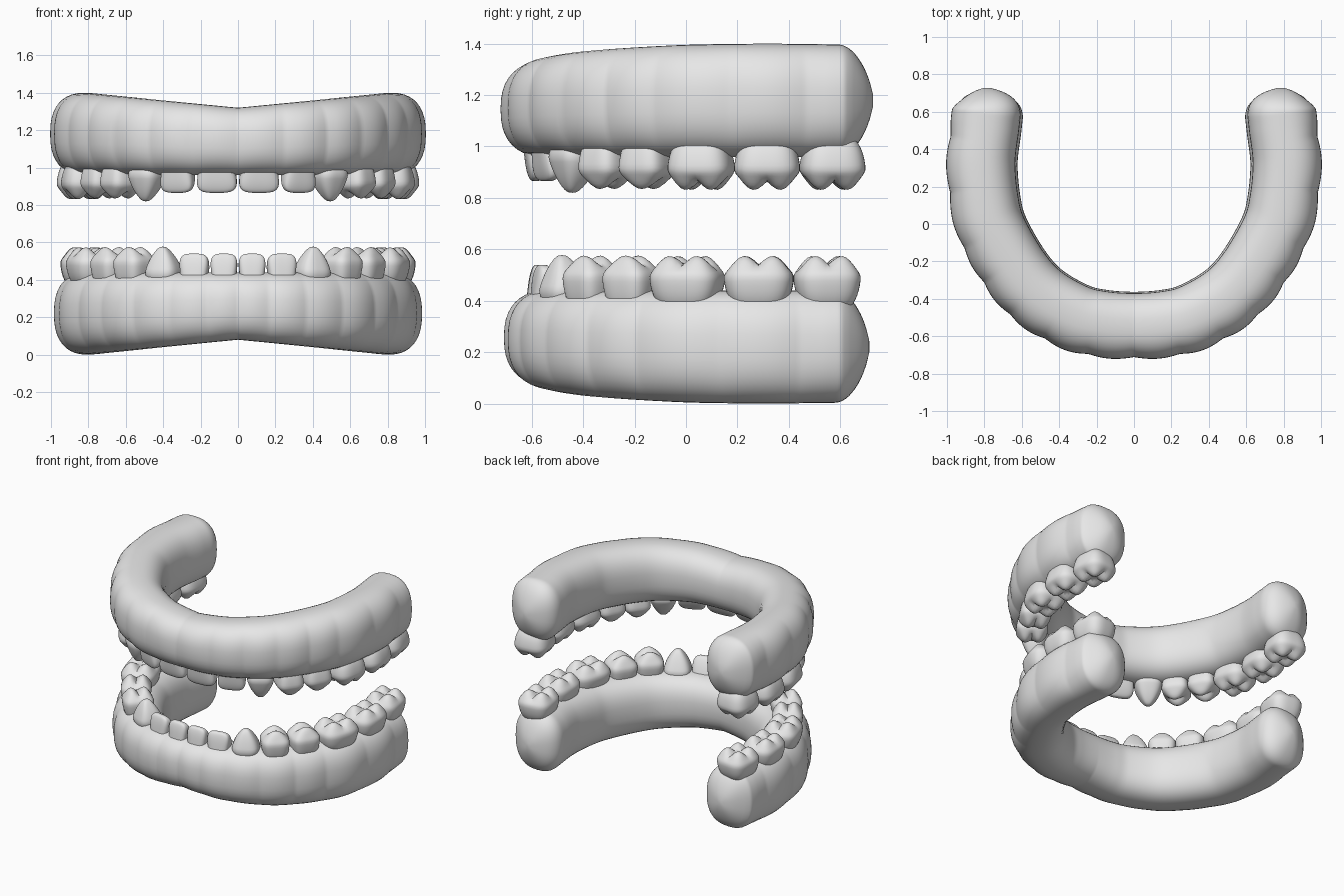
import bpy, bmesh, math
from mathutils import Vector

cube = bpy.data.objects.get("Cube")
if cube:
    bpy.data.objects.remove(cube, do_unlink=True)

# One pale grey for everything
grey = bpy.data.materials.new("pale_grey")
grey.use_nodes = True
COLOUR = (0.8, 0.8, 0.8, 1)
grey.diffuse_color = COLOUR
grey.node_tree.nodes["Principled BSDF"].inputs["Base Color"].default_value = COLOUR

# Centre line of half the arch, from the front middle to the back end
ARCH = [Vector(p) for p in ((0, -0.545), (0.17, -0.535), (0.315, -0.5), (0.5, -0.395),
        (0.63, -0.255), (0.755, -0.04), (0.8, 0.12), (0.818, 0.33), (0.797, 0.52),
        (0.787, 0.62), (0.79, 0.727))]


def smooth_path(pts, steps=24):
    """Catmull-Rom curve; the first point is mirrored so the arch stays round."""
    pts = [Vector((-pts[1].x, pts[1].y))] + pts + [2 * pts[-1] - pts[-2]]
    out = []
    for a, b, c, d in zip(pts, pts[1:], pts[2:], pts[3:]):
        for i in range(steps):
            t = i / steps
            out.append(0.5 * (2 * b + (c - a) * t + (2 * a - 5 * b + 4 * c - d) * t ** 2
                              + (3 * b - a - 3 * c + d) * t ** 3))
    return out + [pts[-2]]


PATH = smooth_path(ARCH)
DIST = [0.0]
for p, q in zip(PATH, PATH[1:]):
    DIST.append(DIST[-1] + (q - p).length)


def at(s):
    """Point, tangent and outward direction at arc length s."""
    i = 0
    while i < len(PATH) - 2 and DIST[i + 1] < s:
        i += 1
    seg = PATH[i + 1] - PATH[i]
    p = PATH[i] + seg * ((s - DIST[i]) / seg.length)
    j, k = max(i - 3, 0), min(i + 4, len(PATH) - 1)
    t = (PATH[k] - PATH[j]).normalized() if s > 0 else Vector((1, 0))
    return p, t, Vector((t.y, -t.x))


def finish(name, bm):
    bmesh.ops.recalc_face_normals(bm, faces=bm.faces)
    mesh = bpy.data.meshes.new(name)
    bm.to_mesh(mesh)
    bm.free()
    mesh.materials.append(grey)
    obj = bpy.data.objects.new(name, mesh)
    bpy.context.collection.objects.link(obj)
    mirror = obj.modifiers.new("mirror", 'MIRROR')
    mirror.use_clip = True
    bpy.ops.object.select_all(action='DESELECT')
    obj.select_set(True)
    bpy.context.view_layer.objects.active = obj
    bpy.ops.object.shade_smooth_by_angle(angle=math.radians(50))
    return obj


def power(v, e):
    return math.copysign(abs(v) ** e, v)


def gum(name, jaw):
    """Loft a rounded section along the arch, closing to a blunt end."""
    bm = bmesh.new()
    rings, count, sides = [], 150, 40
    for i in range(count + 1):
        s = DIST[-1] * i / count
        p, t, n = at(s)
        q = min(max((p.y - 0.59) / 0.14, 0), 1)
        size = (1 - q * q) ** 0.7
        low, high = jaw["plane"], jaw["far"] + jaw["rise"] * min(p.x / 0.82, 1)
        mid, half = (low + high) / 2, abs(high - low) / 2
        width = 0.175 + 0.008 * min(p.x / 0.8, 1)
        # Gentle root bulges in front of each tooth
        start = 0
        for kind, w in jaw["teeth"]:
            if s < start + w:
                break
            start += w
        bulge = 0.012 * (math.sin(math.pi * min((s - start) / w, 1)) - 0.7)
        ring = []
        for k in range(sides):
            a = 2 * math.pi * k / sides
            c, z = power(math.cos(a), 0.82), power(math.sin(a), 0.82)
            off = c * width + max(c, 0) ** 2 * bulge
            xy = (p + n * off * size) * jaw["scale"]
            x = 0 if i == 0 else max(xy.x, 0)
            ring.append(bm.verts.new((x, xy.y, mid + z * half * size)))
        rings.append(ring)
    for r, u in zip(rings, rings[1:]):
        for k in range(sides):
            m = (k + 1) % sides
            bm.faces.new((r[k], r[m], u[m], u[k]))
    bm.faces.new(rings[-1])
    finish(name, bm)


def shape(kind, x, y, z):
    """Mould a rounded block; z = 1 is the biting end, y = 1 the outside."""
    up = (z + 1) / 2
    if kind == "incisor":
        thin = 1 - 0.65 * up ** 1.5
        return x * (0.74 + 0.28 * up ** 0.7), y * thin + (1 - thin) * 0.55, z
    if kind == "canine":
        t = max(z + 0.15, 0) / 1.15
        flare = 1 - 0.3 * max(-z, 0) ** 2
        return x * flare * (1 - 0.62 * t ** 1.3), y * flare * (1 - 0.6 * t) + 0.15 * t, z
    neck = 1 - 0.3 * (max(0.35 - z, 0) / 1.35) ** 1.5
    crown = 1 - 0.14 * max(z - 0.3, 0)
    if z > 0.4:
        along = math.sin(math.pi * min(abs(x), 1))
        if kind == "premolar":
            along = math.cos(math.pi * x / 2) ** 1.5
        cusp = along * math.sin(math.pi * min(abs(y), 1))
        z += (z - 0.4) / 0.6 * 0.36 * (cusp - 0.8)
    return x * neck * crown, y * neck * crown, z


# Depth across the gum, and outward shift, of each kind of tooth
DEPTH = {"incisor": (0.15, 0.018), "canine": (0.19, 0.02),
         "premolar": (0.21, 0.025), "molar": (0.25, 0.028)}


def tooth(name, jaw, kind, s, w):
    bm = bmesh.new()
    bmesh.ops.create_cube(bm, size=2)
    bmesh.ops.subdivide_edges(bm, edges=bm.edges, cuts=11, use_grid_fill=True)
    p, t, n = at(s)
    depth, shift = DEPTH[kind]
    bite, root = jaw["bite"][kind], 0.1
    e = 3 if kind in ("canine", "molar") else 3.6
    for v in bm.verts:
        r = sum(abs(c) ** e for c in v.co) ** (1 / e)
        x, y, z = shape(kind, *(v.co / r))
        xy = (p + t * x * w * 0.51 + n * (shift + y * depth / 2)) * jaw["scale"]
        h = -root + (z + 1) / 2 * (root + bite)
        v.co = (xy.x, xy.y, jaw["plane"] + jaw["dir"] * h)
    finish(name, bm)


NAMES = ("central_incisor", "lateral_incisor", "canine", "first_premolar",
         "second_premolar", "first_molar", "second_molar", "third_molar")


def row(*widths):
    return [(n.split("_")[-1], w) for n, w in zip(NAMES, widths)]


JAWS = {
    "upper": dict(plane=0.96, far=1.32, rise=0.08, dir=-1, scale=1.0,
                  bite=dict(incisor=0.095, canine=0.14, premolar=0.12, molar=0.13),
                  teeth=row(0.22, 0.19, 0.18, 0.18, 0.19, 0.25, 0.255, 0.25)),
    "lower": dict(plane=0.44, far=0.08, rise=-0.08, dir=1, scale=0.98,
                  bite=dict(incisor=0.1, canine=0.137, premolar=0.13, molar=0.135),
                  teeth=row(0.15, 0.165, 0.185, 0.19, 0.2, 0.285, 0.275, 0.26)),
}

for side, jaw in JAWS.items():
    gum(side + "_gum", jaw)
    start = 0
    for label, (kind, w) in zip(NAMES, jaw["teeth"]):
        tooth(side + "_" + label, jaw, kind, start + w / 2, w)
        start += w
